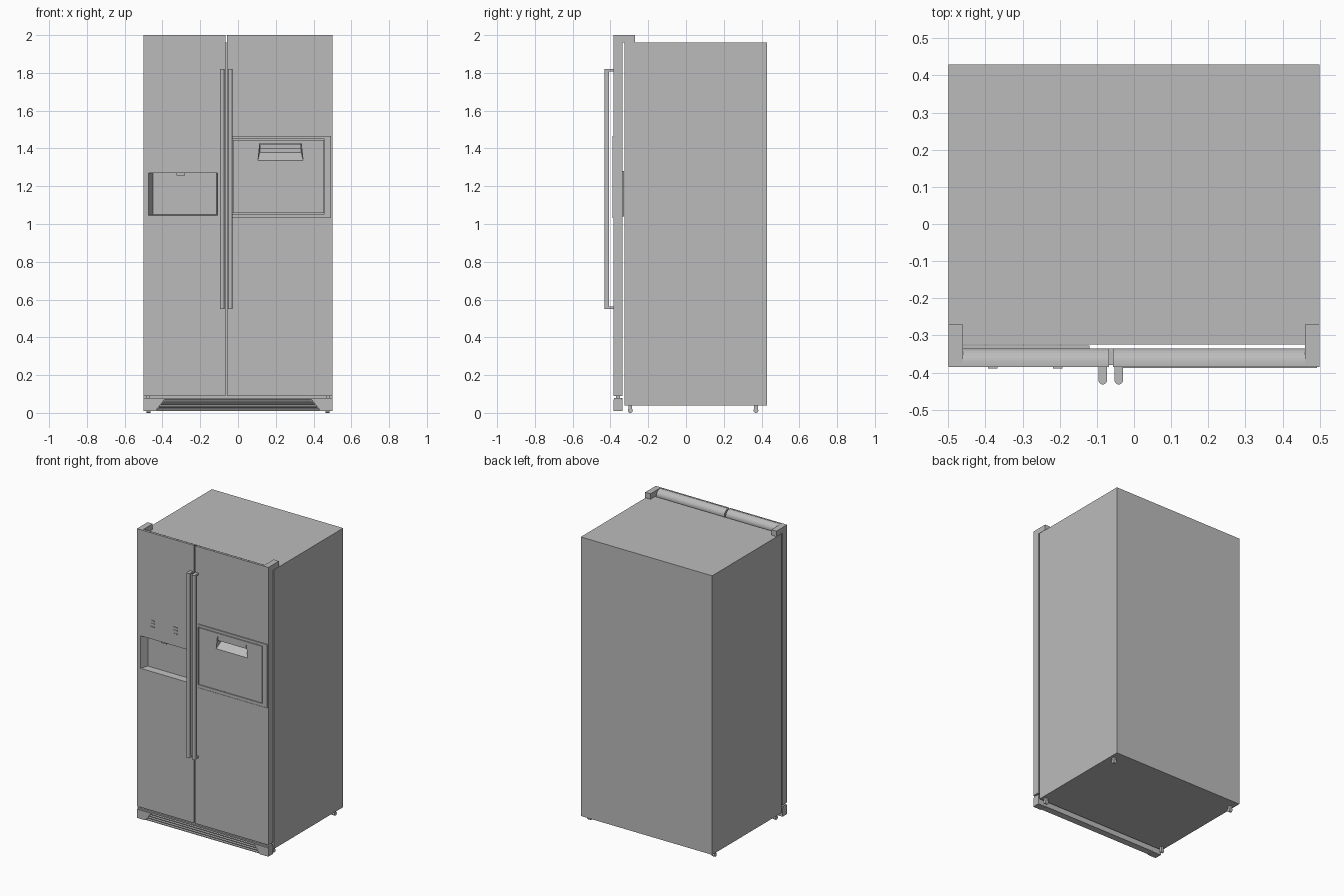
import bpy, bmesh, math
from mathutils import Vector

cube = bpy.data.objects.get("Cube")
if cube:
    bpy.data.objects.remove(cube, do_unlink=True)

grey = bpy.data.materials.new("appliance grey")
grey.use_nodes = True
colour = (0.5, 0.5, 0.5, 1)
grey.diffuse_color = colour
grey.node_tree.nodes["Principled BSDF"].inputs["Base Color"].default_value = colour


def finish(name, bm):
    bmesh.ops.recalc_face_normals(bm, faces=bm.faces)
    mesh = bpy.data.meshes.new(name)
    bm.to_mesh(mesh)
    bm.free()
    mesh.materials.append(grey)
    ob = bpy.data.objects.new(name, mesh)
    bpy.context.collection.objects.link(ob)
    return ob


def loft(name, a, b):
    """Solid between two matching outlines."""
    bm = bmesh.new()
    va, vb = [bm.verts.new(p) for p in a], [bm.verts.new(p) for p in b]
    bm.faces.new(va)
    bm.faces.new(vb[::-1])
    for i in range(len(va)):
        j = (i + 1) % len(va)
        bm.faces.new((va[i], vb[i], vb[j], va[j]))
    return finish(name, bm)


def along_x(name, profile, x0, x1):
    return loft(name, [(x0, y, z) for y, z in profile], [(x1, y, z) for y, z in profile])


def along_z(name, profile, z0, z1):
    return loft(name, [(x, y, z0) for x, y in profile], [(x, y, z1) for x, y in profile])


def box(name, x, y, z):
    return along_x(name, [(y[0], z[0]), (y[1], z[0]), (y[1], z[1]), (y[0], z[1])], *x)


def rect(x, z, y):
    return [(x[0], y, z[0]), (x[1], y, z[0]), (x[1], y, z[1]), (x[0], y, z[1])]


def cut(target, cutter):
    """Subtract the cutter, bake the result and drop the cutter."""
    mod = target.modifiers.new("cut", 'BOOLEAN')
    mod.operation, mod.solver, mod.object = 'DIFFERENCE', 'EXACT', cutter
    graph = bpy.context.evaluated_depsgraph_get()
    mesh = bpy.data.meshes.new_from_object(target.evaluated_get(graph))
    target.modifiers.clear()
    target.data = mesh
    bpy.data.objects.remove(cutter, do_unlink=True)


def smooth(ob):
    bpy.ops.object.select_all(action='DESELECT')
    ob.select_set(True)
    bpy.context.view_layer.objects.active = ob
    bpy.ops.object.shade_smooth_by_angle(angle=math.radians(30))


FRONT, BACK = -0.385, -0.335

# Cabinet
box("cabinet", (-0.5, 0.5), (-0.325, 0.43), (0.04, 1.96))

# Doors with a rounded top falling to the back
arc = [(-0.376 + 0.041 * math.sin(t), 1.962 + 0.036 * math.cos(t))
       for t in (math.pi / 2 * i / 8 for i in range(9))]
door_profile = [(BACK, 0.09), (FRONT, 0.09), (FRONT, 2.0), (-0.376, 2.0)] + arc
freezer_door = along_x("freezer_door", door_profile, -0.5, -0.067)
fridge_door = along_x("fridge_door", door_profile, -0.057, 0.5)

# Dispenser niche with tapered walls
cut(freezer_door, loft("niche_cutter", rect((-0.48, -0.105), (1.045, 1.27), -0.4),
                       rect((-0.45, -0.115), (1.05, 1.27), -0.338)))
box("dispenser_nozzle", (-0.325, -0.28), (-0.375, -0.345), (1.258, 1.275))
box("dispenser_housing", (-0.46, -0.12), (BACK, -0.327), (1.04, 1.28))

# Control buttons
for x in (-0.38, -0.205):
    for z in (1.355, 1.378, 1.398):
        box("control_button", (x - 0.013, x + 0.013), (-0.389, FRONT), (z - 0.003, z + 0.003))

# Small access door on the right: frame, raised panel and finger pocket
cut(fridge_door, box("bay_cutter", (-0.035, 0.495), (-0.4, -0.38), (1.03, 1.47)))
frame = box("access_frame", (-0.033, 0.493), (-0.388, -0.38), (1.033, 1.467))
cut(frame, box("frame_cutter", (-0.031, 0.458), (-0.4, -0.37), (1.053, 1.45)))
panel = box("access_door", (-0.027, 0.454), (-0.388, -0.38), (1.057, 1.446))
for part in (fridge_door, panel):
    cut(part, loft("pocket_cutter",
                   [(0.105, -0.39, 1.335), (0.345, -0.39, 1.335),
                    (0.335, -0.39, 1.425), (0.115, -0.39, 1.425)],
                   [(0.115, -0.342, 1.378), (0.335, -0.342, 1.378),
                    (0.333, -0.342, 1.425), (0.117, -0.342, 1.425)]))
box("pocket_lip", (0.117, 0.333), (-0.386, -0.375), (1.396, 1.424))

# Twin bar handles with rounded fronts and end mounts
for side, x in (("freezer", -0.084), ("fridge", -0.041)):
    r = 0.0115
    nose = [(x - r * math.cos(t), -0.4205 - r * math.sin(t))
            for t in (math.pi * i / 10 for i in range(11))]
    bar = along_z(side + "_handle", nose + [(x + r, -0.408), (x - r, -0.408)], 0.55, 1.82)
    smooth(bar)
    for z in (0.55, 1.808):
        box(side + "_handle_mount", (x - r, x + r), (-0.41, FRONT), (z, z + 0.012))

# Parts mirrored left and right
for s, side in ((1, "left"), (-1, "right")):
    # Top hinge cover
    box(side + "_hinge_cover", (s * 0.46, s * 0.5), (-0.383, -0.27), (1.962, 2.0))
    # Bottom corner bracket with a slanted inner edge
    corner = [(0.5, 0.01), (0.437, 0.01), (0.39, 0.07), (0.5, 0.07)]
    loft(side + "_corner_bracket", [(s * x, FRONT, z) for x, z in corner],
         [(s * x, BACK, z) for x, z in corner])
    box(side + "_hinge_plate", (s * 0.42, s * 0.5), (-0.38, -0.34), (0.07, 0.08))
    box(side + "_hinge_pin", (s * 0.465, s * 0.485), (-0.37, -0.35), (0.075, 0.095))
    # Rollers with stems
    for y, place in ((-0.295, "front"), (0.37, "rear")):
        ring = [(y + 0.013 * math.cos(math.tau * i / 16), 0.013 + 0.013 * math.sin(math.tau * i / 16))
                for i in range(16)]
        smooth(along_x(place + "_" + side + "_roller", ring, s * 0.462, s * 0.484))
        box(place + "_" + side + "_roller_stem", (s * 0.465, s * 0.481),
            (y - 0.01, y + 0.01), (0.012, 0.042))

# Kick grille: top rail, back plate and slanted slats widening downwards
box("grille_rail", (-0.42, 0.42), (-0.38, BACK), (0.07, 0.08))
box("grille_back", (-0.43, 0.43), (-0.345, BACK), (0.012, 0.072))
for i in range(4):
    z = 0.014 + 0.015 * i
    w = 0.437 - 0.012 * i
    along_x("grille_slat", [(-0.38, z - 0.003), (-0.38, z + 0.002),
                            (-0.345, z + 0.008), (-0.345, z + 0.003)], -w, w)
